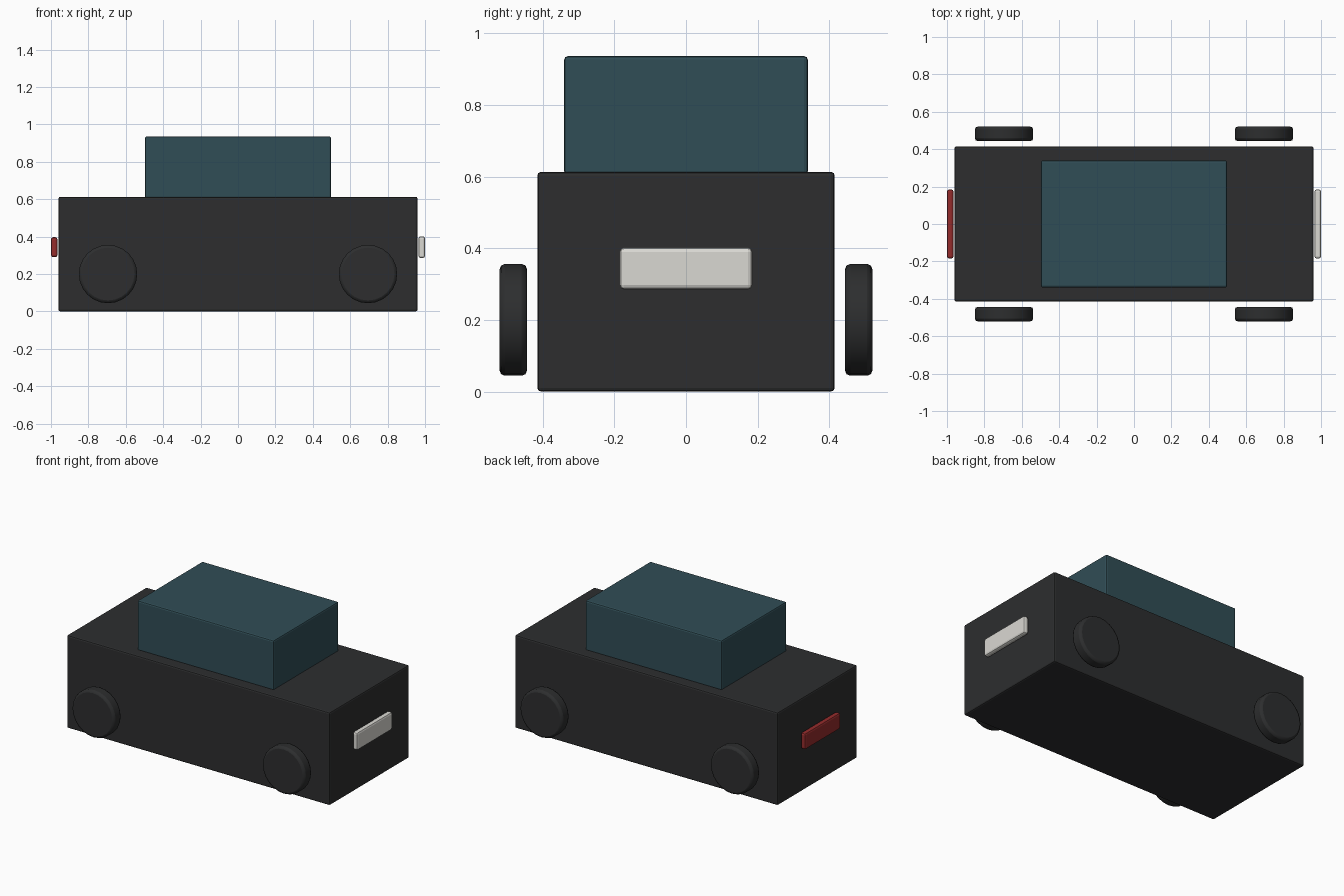
import bpy
import math

if "Cube" in bpy.data.objects:
    bpy.data.objects.remove(bpy.data.objects["Cube"])


def material(name, rgb):
    m = bpy.data.materials.new(name)
    m.diffuse_color = (*rgb, 1)
    m.use_nodes = True
    m.node_tree.nodes["Principled BSDF"].inputs["Base Color"].default_value = m.diffuse_color
    return m


DARK = material("dark_paint", (0.026, 0.027, 0.028))
RUBBER = material("rubber", (0.026, 0.027, 0.028))
GLASS = material("tinted_glass", (0.03, 0.075, 0.093))
WHITE = material("lamp_white", (0.7, 0.69, 0.65))
RED = material("lamp_red", (0.3, 0.025, 0.025))


def finish(name, mat, bevel):
    """Name, colour and soften the edges of the active object."""
    ob = bpy.context.object
    ob.name = name
    ob.data.materials.append(mat)
    bpy.ops.object.transform_apply(location=False, rotation=True, scale=True)
    mod = ob.modifiers.new("edge_bevel", 'BEVEL')
    mod.width = bevel
    mod.segments = 2
    mod.limit_method = 'ANGLE'
    mod.angle_limit = math.radians(40)
    return ob


def box(name, lo, hi, mat, bevel):
    bpy.ops.mesh.primitive_cube_add(size=1, location=[(a + b) / 2 for a, b in zip(lo, hi)])
    bpy.context.object.scale = [b - a for a, b in zip(lo, hi)]
    return finish(name, mat, bevel)


# Main shell and cabin
box("body", (-0.96, -0.415, 0.0), (0.96, 0.415, 0.613), DARK, 0.01)
box("cabin", (-0.498, -0.34, 0.605), (0.498, 0.34, 0.936), GLASS, 0.01)

# Lamp bars on both ends
box("headlight_bar", (0.965, -0.185, 0.285), (1.0, 0.185, 0.402), WHITE, 0.012)
box("taillight_bar", (-1.0, -0.185, 0.29), (-0.965, 0.185, 0.397), RED, 0.012)

# Four wheels, standing slightly off the body sides
for x, end in ((0.695, "front"), (-0.695, "rear")):
    for y, side in ((0.482, "left"), (-0.482, "right")):
        bpy.ops.mesh.primitive_cylinder_add(vertices=24, radius=0.156, depth=0.077,
                                            location=(x, y, 0.2),
                                            rotation=(math.pi / 2, 0, 0))
        finish(f"{end}_{side}_wheel", RUBBER, 0.015)
        bpy.ops.object.shade_smooth_by_angle(angle=math.radians(30))
